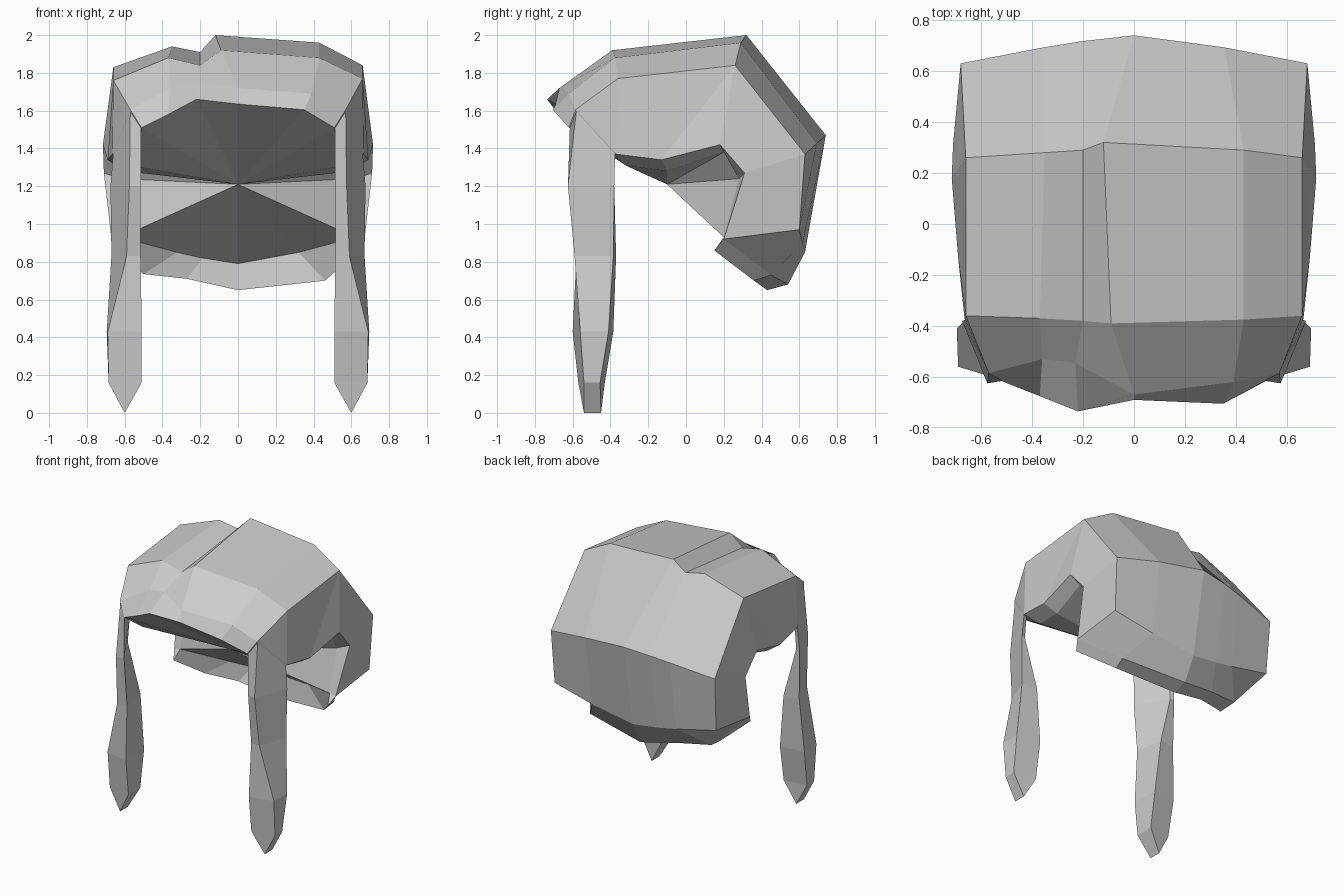
import bpy
import bmesh

# Remove the default object
default_cube = bpy.data.objects.get("Cube")
if default_cube:
    bpy.data.objects.remove(default_cube, do_unlink=True)


def make_material(name, colour):
    material = bpy.data.materials.new(name)
    material.use_nodes = True
    material.diffuse_color = colour
    material.node_tree.nodes["Principled BSDF"].inputs["Base Color"].default_value = colour
    return material


hair_grey = make_material("hair grey", (0.6, 0.6, 0.6, 1))


def finish(bm, name):
    """Turn a bmesh into a flat shaded object."""
    bmesh.ops.recalc_face_normals(bm, faces=bm.faces[:])
    mesh = bpy.data.meshes.new(name)
    bm.to_mesh(mesh)
    bm.free()
    mesh.materials.append(hair_grey)
    for polygon in mesh.polygons:
        polygon.use_smooth = False
    result = bpy.data.objects.new(name, mesh)
    bpy.context.scene.collection.objects.link(result)
    return result


def bowed_row(half_width, y_middle, y_end, z_middle, z_end):
    """A symmetrical row of points that bends towards its two ends."""
    row = []
    for t in (-1, -0.52, -0.3, 0, 0.52, 1):
        bend = abs(t) ** 1.3
        row.append((half_width * t,
                    y_middle + (y_end - y_middle) * bend,
                    z_middle + (z_end - z_middle) * bend))
    return row


def build_cap():
    bm = bmesh.new()

    # Rows run from the fringe edge over the crown, down the back, under the nape
    fringe_edge = [(-.51, -.62, 1.51), (-.37, -.675, 1.58), (-.22, -.735, 1.66),
                   (0, -.69, 1.635), (.35, -.705, 1.605), (.51, -.62, 1.51)]
    fringe_fold = [(-.57, -.585, 1.605), (-.36, -.53, 1.72), (-.23, -.545, 1.75),
                   (0, -.67, 1.72), (.39, -.62, 1.69), (.57, -.585, 1.605)]
    hairline = [(-.66, -.36, 1.76), (-.37, -.37, 1.88), (-.2, -.38, 1.84),
                (-.09, -.39, 1.92), (.43, -.375, 1.88), (.66, -.36, 1.77)]
    crown = [(-.66, .26, 1.83), (-.35, .28, 1.94), (-.2, .29, 1.91),
             (-.12, .32, 2), (.43, .29, 1.96), (.66, .26, 1.84)]
    back = bowed_row(.68, .74, .63, 1.47, 1.37)
    lower_back = bowed_row(.67, .63, .6, .85, .97)
    nape_outer = [(-.67, .2, .92), (-.52, .44, .76), (-.28, .49, .73),
                  (0, .54, .68), (.48, .45, .73), (.67, .2, .92)]
    nape_inner = [(-.64, .15, .86), (-.5, .32, .735), (-.27, .39, .71),
                  (0, .43, .65), (.46, .36, .7), (.64, .15, .86)]
    nape_lip = bowed_row(.62, .5, .2, .79, .93)

    rows = [[bm.verts.new(point) for point in row] for row in
            (fringe_edge, fringe_fold, hairline, crown, back,
             lower_back, nape_outer, nape_inner, nape_lip)]
    for upper, lower in zip(rows, rows[1:]):
        for i in range(len(upper) - 1):
            bm.faces.new((upper[i], upper[i + 1], lower[i + 1], lower[i]))

    # Side panels with the ear notch and its thickness
    notch_outer = [(.665, -.37, 1.37), (.69, -.13, 1.34),
                   (.715, .18, 1.42), (.71, .31, 1.27)]
    notch_inner = [(.57, -.32, 1.31), (.6, -.1, 1.28),
                   (.63, .2, 1.38), (.62, .28, 1.24)]
    inner_rims = {}
    for side, end in ((-1, 0), (1, -1)):
        def mirrored(point):
            return bm.verts.new((side * point[0], point[1], point[2]))

        edge, fold, line, top, rear, low, under, inside, lip = [row[end] for row in rows]
        outer = [mirrored(point) for point in notch_outer]
        inner = [mirrored(point) for point in notch_inner]
        a, b, c, d = outer
        panels = [(edge, fold, a), (fold, line, a), (line, top, b, a), (top, c, b),
                  (top, rear, d, c), (rear, low, under, d),
                  (under, inside, lip), (edge, a, inner[0])]
        for panel in panels:
            bm.faces.new(panel)
        outer_rim = outer + [under]
        inner_rim = inner + [lip]
        for i in range(len(inner)):
            bm.faces.new((outer_rim[i], outer_rim[i + 1], inner_rim[i + 1], inner_rim[i]))
        inner_rims[side] = inner

    # Inside of the cap, a fan that meets in the middle
    loop = rows[0] + inner_rims[1] + rows[-1][::-1] + inner_rims[-1][::-1]
    apex = bm.verts.new((0, -.1, 1.21))
    for i, vert in enumerate(loop):
        bm.faces.new((apex, vert, loop[(i + 1) % len(loop)]))
    return finish(bm, "hair_cap")


def build_lock(name, side):
    """A long tapered lock: four-sided sections joined from temple to tip."""
    # The root follows the slanted edge of the cap
    root = [(.57, -.58, 1.6), (.66, -.375, 1.38), (.63, -.385, 1.38), (.513, -.615, 1.51)]
    # Each section: height, then outer front, outer back, inner back, inner front
    sections = [
        (1.2, (.575, -.625), (.675, -.38), (.645, -.385), (.515, -.615)),
        (.83, (.59, -.59), (.67, -.385), (.55, -.37), (.515, -.58)),
        (.43, (.69, -.56), (.695, -.41), (.51, -.385), (.51, -.6)),
        (.16, (.685, -.54), (.685, -.455), (.51, -.43), (.51, -.57)),
    ]
    outlines = [root] + [[(x, y, height) for x, y in corners]
                         for height, *corners in sections]
    bm = bmesh.new()
    rings = [[bm.verts.new((side * x, y, z)) for x, y, z in outline]
             for outline in outlines]
    for upper, lower in zip(rings, rings[1:]):
        for i in range(4):
            j = (i + 1) % 4
            bm.faces.new((upper[i], upper[j], lower[j], lower[i]))
    bm.faces.new(rings[0])

    # Chisel tip
    front_tip = bm.verts.new((side * .6, -.54, 0))
    back_tip = bm.verts.new((side * .6, -.45, 0))
    outer_front, outer_back, inner_back, inner_front = rings[-1]
    bm.faces.new((outer_front, outer_back, back_tip, front_tip))
    bm.faces.new((inner_back, inner_front, front_tip, back_tip))
    bm.faces.new((outer_front, front_tip, inner_front))
    bm.faces.new((outer_back, inner_back, back_tip))
    return finish(bm, name)


build_cap()
build_lock("left_lock", 1)
build_lock("right_lock", -1)
